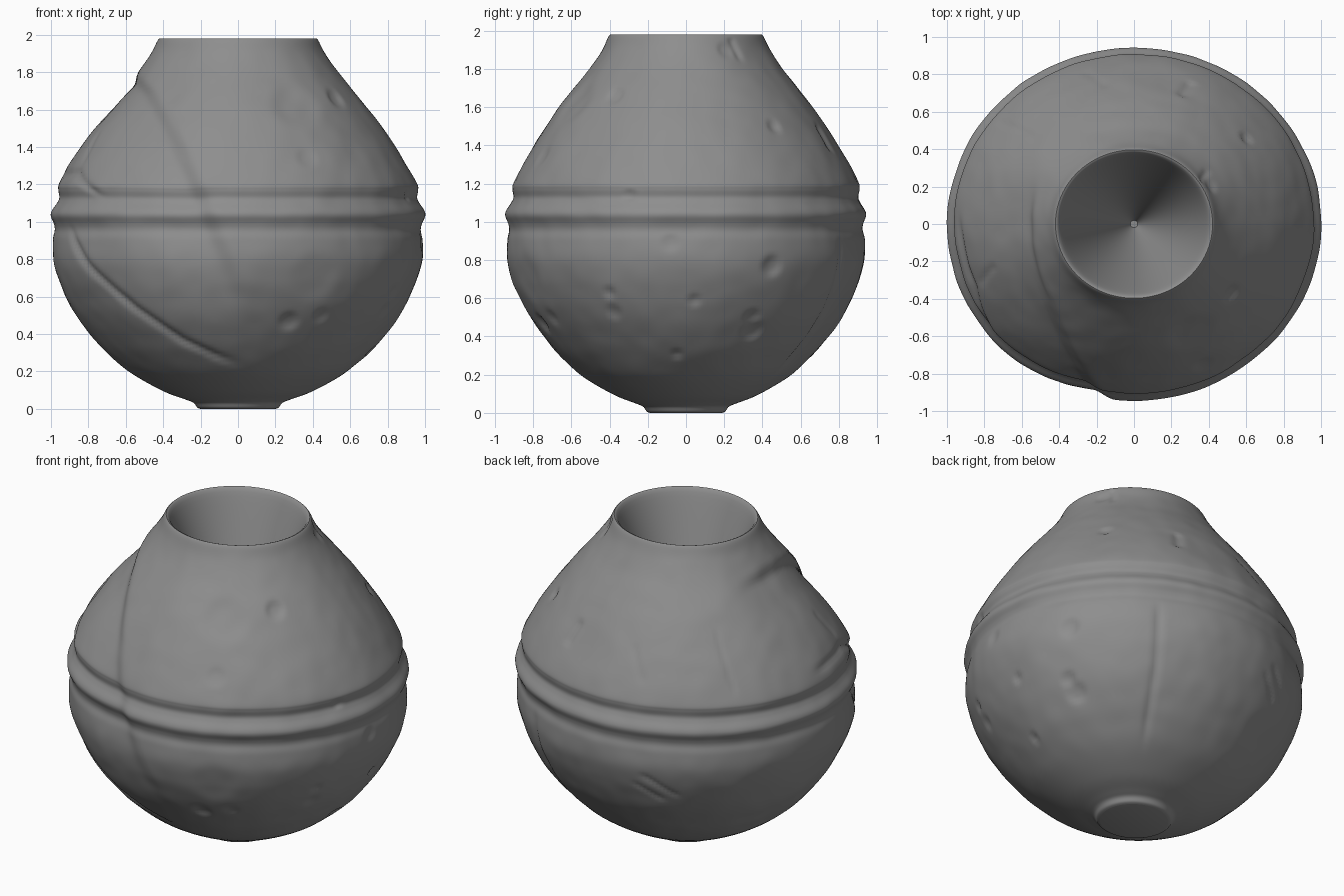
import bpy, bmesh, math
from mathutils import Vector, noise, kdtree

if "Cube" in bpy.data.objects:
    bpy.data.objects.remove(bpy.data.objects["Cube"])

# Outer profile (radius along x, height), foot to rim
OUTER = [(0.20, 0.0), (0.218, 0.008), (0.238, 0.033), (0.28, 0.05), (0.40, 0.095),
         (0.57, 0.19), (0.70, 0.30), (0.79, 0.40), (0.865, 0.50), (0.92, 0.60),
         (0.963, 0.70), (0.988, 0.80), (0.988, 0.90), (0.977, 0.955), (0.982, 0.99),
         (0.998, 1.03), (0.993, 1.06), (0.966, 1.10), (0.954, 1.13), (0.96, 1.17),
         (0.955, 1.205), (0.905, 1.30), (0.843, 1.40), (0.775, 1.50), (0.70, 1.60),
         (0.62, 1.70), (0.537, 1.80), (0.465, 1.90), (0.432, 1.965), (0.42, 1.98)]
INNER = [(0.41, 1.976), (0.385, 1.93), (0.30, 1.70), (0.20, 1.42), (0.10, 1.14), (0.02, 0.92)]
Y_SCALE = 0.945
SEGMENTS = 288


def smooth(t):
    t = max(0.0, min(1.0, t))
    return t * t * (3 - 2 * t)


def spline(points, steps):
    """Catmull-Rom resampling of a profile."""
    p = [points[0]] + points + [points[-1]]
    out = []
    for i in range(1, len(p) - 2):
        a, b, c, d = (Vector(q) for q in p[i - 1:i + 3])
        for k in range(steps):
            t = k / steps
            out.append(0.5 * (2 * b + (c - a) * t + (2 * a - 5 * b + 4 * c - d) * t * t
                              + (3 * b - a - 3 * c + d) * t ** 3))
    out.append(Vector(points[-1]))
    return out


def lerp_table(table, v):
    """Interpolate a value from (key, value) pairs sorted by key."""
    for (k0, v0), (k1, v1) in zip(table, table[1:]):
        if v <= k1:
            return v0 + (v1 - v0) * max(0, v - k0) / (k1 - k0)
    return table[-1][1]


RADIUS = [(z, r) for r, z in OUTER]


def surface(az, z):
    a, r = math.radians(az), lerp_table(RADIUS, z)
    return Vector((r * math.cos(a), r * Y_SCALE * math.sin(a), z))


# Pits: azimuth in degrees, height, size, depth
PITS = [(-63, 1.62, 0.12, 0.014), (-37, 1.66, 0.05, 0.016), (-65, 1.34, 0.05, 0.009),
        (-71, 0.47, 0.05, 0.014), (-59, 0.50, 0.04, 0.008), (39, 1.50, 0.035, 0.013),
        (29, 0.77, 0.05, 0.016), (25, 0.50, 0.04, 0.014), (27, 0.43, 0.055, 0.016),
        (-5, 0.89, 0.04, 0.008), (3, 0.59, 0.03, 0.011), (-27, 0.63, 0.03, 0.01),
        (-27, 0.53, 0.04, 0.01), (-65, 0.70, 0.12, 0.01), (-4, 0.31, 0.03, 0.01),
        (28, 1.90, 0.04, 0.008), (-19, 1.14, 0.03, 0.008)]
PITS = [(surface(a, z), s, d) for a, z, s, d in PITS]

# Scratches: path of (azimuth, height), width, depth
SCRATCHES = [([(-158, 1.0), (-151, 0.88), (-144, 0.76), (-128, 0.54), (-113, 0.37),
               (-100, 0.285), (-86, 0.23)], 0.024, 0.018),
             ([(60, 0.95), (60, 0.55), (57, 0.15)], 0.022, 0.012),
             ([(107, 0.77), (122, 0.60)], 0.014, 0.010),
             ([(104, 0.70), (116, 0.57)], 0.014, 0.009),
             ([(137, 1.60), (142, 1.22)], 0.014, 0.006),
             ([(100, 1.50), (108, 1.28)], 0.018, 0.005),
             ([(174, 1.25), (202, 1.26), (224, 1.12)], 0.022, 0.013),
             ([(-163, 1.5), (-157, 1.3)], 0.02, 0.006),
             ([(71, 1.52), (69, 1.36)], 0.028, 0.013),
             ([(34, 1.97), (38, 1.84)], 0.022, 0.009)]


def sample(path, n=50):
    return [surface(a0 + (a1 - a0) * i / n, z0 + (z1 - z0) * i / n)
            for (a0, z0), (a1, z1) in zip(path, path[1:]) for i in range(n + 1)]


def make_tree(points):
    tree = kdtree.KDTree(len(points))
    for i, p in enumerate(points):
        tree.insert(p, i)
    tree.balance()
    return tree


# Each scratch fades out towards both ends
SCRATCHES = [(make_tree(pts), len(pts) - 1, w, d)
             for pts, w, d in [(sample(path), w, d) for path, w, d in SCRATCHES]]

# Edge of the large spalled area on the front left: (height, x)
SPALL_EDGE = [(0.4, 0.14), (0.7, 0.04), (1.1, -0.12), (1.4, -0.25), (1.7, -0.42), (1.83, -0.54)]


def wear(p):
    """Depth removed from the surface at point p."""
    depth = 0.0
    for c, s, d in PITS:
        q = (p - c).length / s
        if q < 2:
            depth += d * math.exp(-q ** 4)
    for tree, last, w, d in SCRATCHES:
        _, i, dist = tree.find(p)
        q = dist / w
        if q < 3:
            fade = smooth(min(i, last - i) / last * 5)
            depth += d * fade * math.exp(-q * q)
    if 0.4 < p.z < 1.88 and p.y < 0.3:
        s = lerp_table(SPALL_EDGE, p.z) - p.x
        depth += (0.034 * smooth(s / 0.13) * (1 - smooth((s - 0.1) / 0.5))
                  * smooth((0.3 - p.y) / 0.3) * smooth((p.z - 0.4) / 0.5)
                  * smooth((1.88 - p.z) / 0.15))
    # soft hammered unevenness, calm near foot and rim
    calm = smooth((p.z - 0.08) / 0.2) * smooth((1.97 - p.z) / 0.1)
    return depth + calm * (0.006 * noise.noise(p * 3.5) + 0.003 * noise.noise(p * 9))


def revolve(bm, profile, worn):
    rings = []
    for r, z in profile:
        ring = []
        for i in range(SEGMENTS):
            a = 2 * math.pi * i / SEGMENTS
            p = Vector((r * math.cos(a), r * Y_SCALE * math.sin(a), z))
            if worn:
                p -= wear(p) * Vector((math.cos(a), math.sin(a), (z - 0.9) * 0.6)).normalized()
            ring.append(bm.verts.new(p))
        rings.append(ring)
    for lo, hi in zip(rings, rings[1:]):
        for i in range(SEGMENTS):
            j = (i + 1) % SEGMENTS
            bm.faces.new((lo[i], lo[j], hi[j], hi[i]))
    return rings


# Vessel: worn outer wall, thin rim, funnel-like hollow, flat foot
bm = bmesh.new()
outer = revolve(bm, spline(OUTER, 6), True)
inner = revolve(bm, spline(INNER, 4), False)
for i in range(SEGMENTS):
    j = (i + 1) % SEGMENTS
    bm.faces.new((outer[-1][i], outer[-1][j], inner[0][j], inner[0][i]))
bm.faces.new(list(reversed(outer[0])))
bm.faces.new(inner[-1])
mesh = bpy.data.meshes.new("vessel")
bm.to_mesh(mesh)
bm.free()
vessel = bpy.data.objects.new("vessel", mesh)
bpy.context.collection.objects.link(vessel)

# Dark grey clay
clay = bpy.data.materials.new("dark_clay")
clay.diffuse_color = (0.27, 0.27, 0.27, 1)
clay.use_nodes = True
clay.node_tree.nodes["Principled BSDF"].inputs["Base Color"].default_value = clay.diffuse_color
mesh.materials.append(clay)

bpy.context.view_layer.objects.active = vessel
vessel.select_set(True)
bpy.ops.object.shade_smooth_by_angle(angle=math.radians(60))
